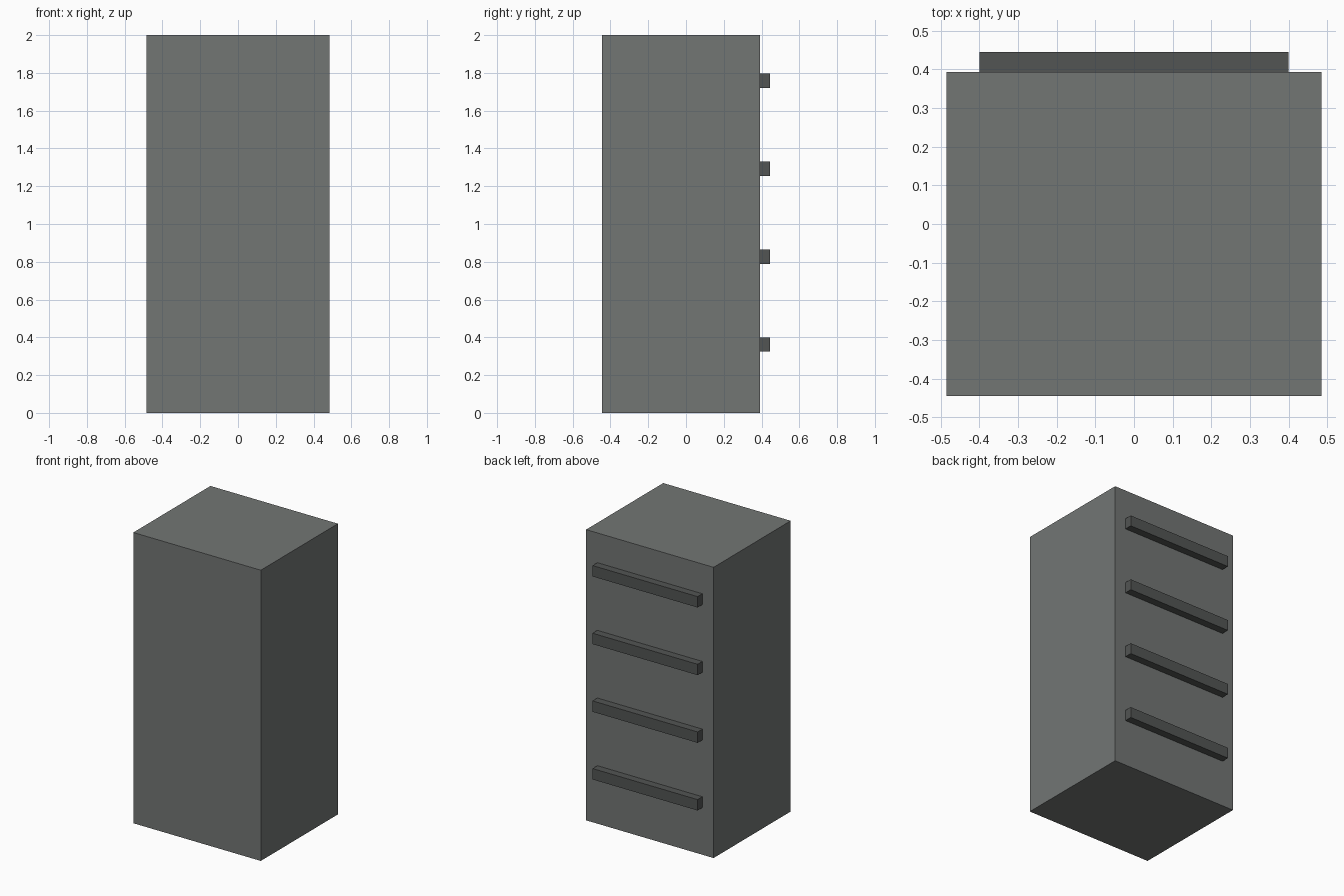
import bpy

if "Cube" in bpy.data.objects:
    bpy.data.objects.remove(bpy.data.objects["Cube"])


def make_material(name, colour):
    mat = bpy.data.materials.new(name)
    mat.diffuse_color = (*colour, 1.0)
    mat.use_nodes = True
    mat.node_tree.nodes["Principled BSDF"].inputs["Base Color"].default_value = mat.diffuse_color
    return mat


def box(name, low, high, mat):
    """Axis-aligned box between two opposite corners."""
    centre = [(a + b) / 2 for a, b in zip(low, high)]
    bpy.ops.mesh.primitive_cube_add(size=1, location=centre)
    obj = bpy.context.object
    obj.name = name
    obj.scale = [b - a for a, b in zip(low, high)]
    bpy.ops.object.transform_apply(location=False, rotation=False, scale=True)
    obj.data.materials.append(mat)
    return obj


body_grey = make_material("body_grey", (0.17, 0.18, 0.175))
slat_grey = make_material("slat_grey", (0.085, 0.09, 0.087))

# Cabinet body
HALF_DEPTH = 0.445
BACK = 0.393
box("cabinet_body", (-0.485, -HALF_DEPTH, 0), (0.485, BACK, 2), body_grey)

# Four evenly spaced horizontal slats on the back
SLAT_HEIGHT = 0.075
for i in range(4):
    z = 0.324 + i * 0.4655
    box(f"back_slat_{i + 1}", (-0.40, BACK, z),
        (0.40, HALF_DEPTH, z + SLAT_HEIGHT), slat_grey)
